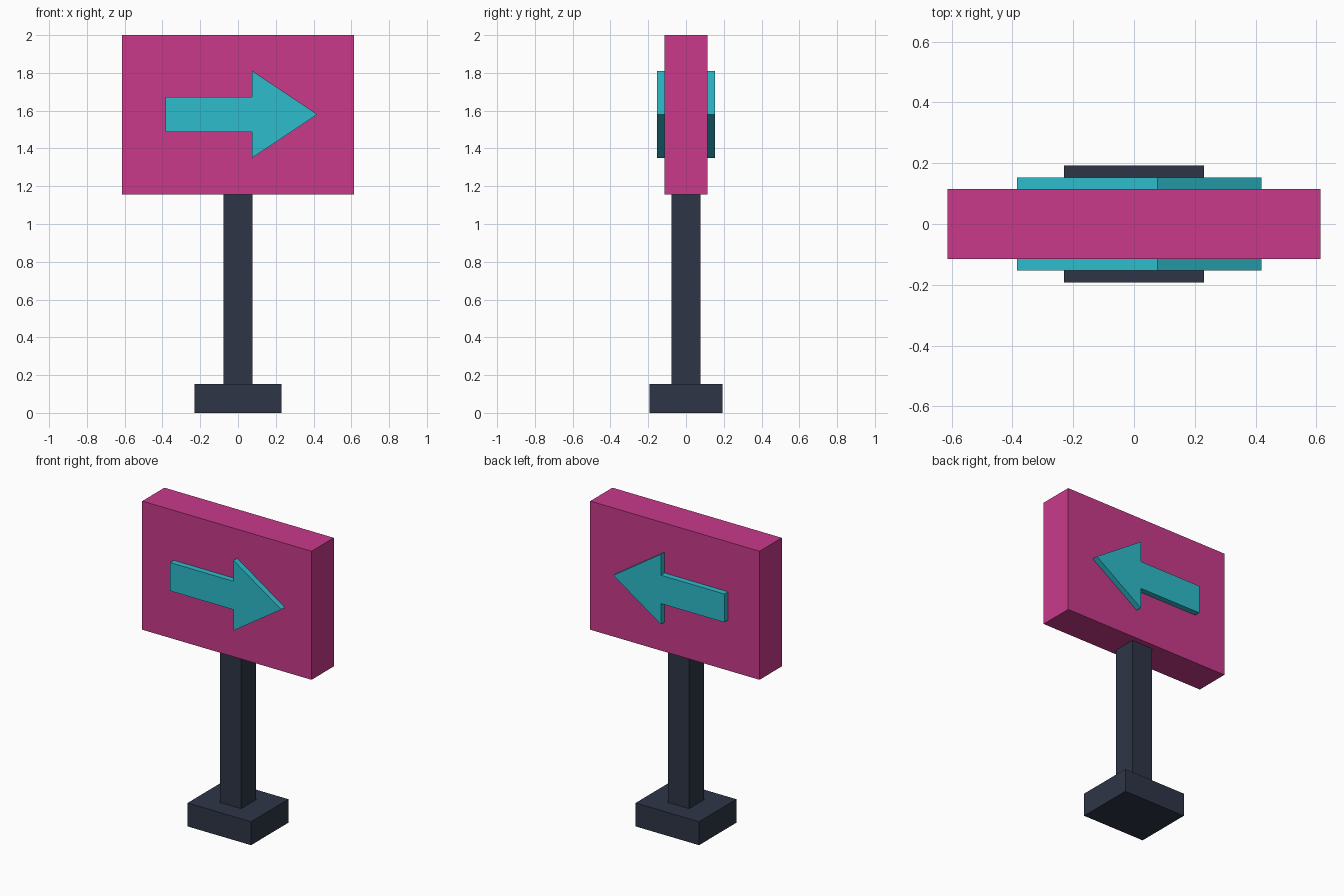
import bpy
import bmesh

cube = bpy.data.objects.get("Cube")
if cube:
    bpy.data.objects.remove(cube, do_unlink=True)


def make_material(name, rgb):
    mat = bpy.data.materials.new(name)
    mat.use_nodes = True
    color = (*rgb, 1.0)
    mat.diffuse_color = color
    mat.node_tree.nodes["Principled BSDF"].inputs["Base Color"].default_value = color
    return mat


def prism(name, outline, y0, y1, mat):
    """Extrude an outline in the XZ plane from y0 to y1."""
    mesh = bpy.data.meshes.new(name)
    bm = bmesh.new()
    face = bm.faces.new([bm.verts.new((x, y0, z)) for x, z in outline])
    grown = bmesh.ops.extrude_face_region(bm, geom=[face])["geom"]
    verts = [g for g in grown if isinstance(g, bmesh.types.BMVert)]
    bmesh.ops.translate(bm, verts=verts, vec=(0, y1 - y0, 0))
    bmesh.ops.recalc_face_normals(bm, faces=bm.faces)
    bm.to_mesh(mesh)
    bm.free()
    mesh.materials.append(mat)
    obj = bpy.data.objects.new(name, mesh)
    bpy.context.collection.objects.link(obj)
    return obj


def block(name, half_x, half_y, z0, z1, mat):
    outline = [(-half_x, z0), (half_x, z0), (half_x, z1), (-half_x, z1)]
    return prism(name, outline, -half_y, half_y, mat)


slate = make_material("dark slate", (0.027, 0.036, 0.061))
pink = make_material("magenta pink", (0.584, 0.042, 0.258))
teal = make_material("bright teal", (0.027, 0.503, 0.597))

# Stand and sign board
BOARD_Y = 0.115
block("base", 0.23, 0.193, 0.0, 0.154, slate)
block("post", 0.077, 0.077, 0.154, 1.16, slate)
block("sign_board", 0.614, BOARD_Y, 1.157, 2.0, pink)

# Raised arrows on both faces, pointing to the model's left
MID = 1.58
upper = [(-0.385, 0.093), (0.075, 0.093), (0.075, 0.23)]
arrow = ([(x, MID + h) for x, h in upper] + [(0.42, MID)]
         + [(x, MID - h) for x, h in reversed(upper)])
for name, side in (("front_arrow", -1), ("back_arrow", 1)):
    prism(name, arrow, side * (BOARD_Y - 0.005), side * 0.153, teal)
